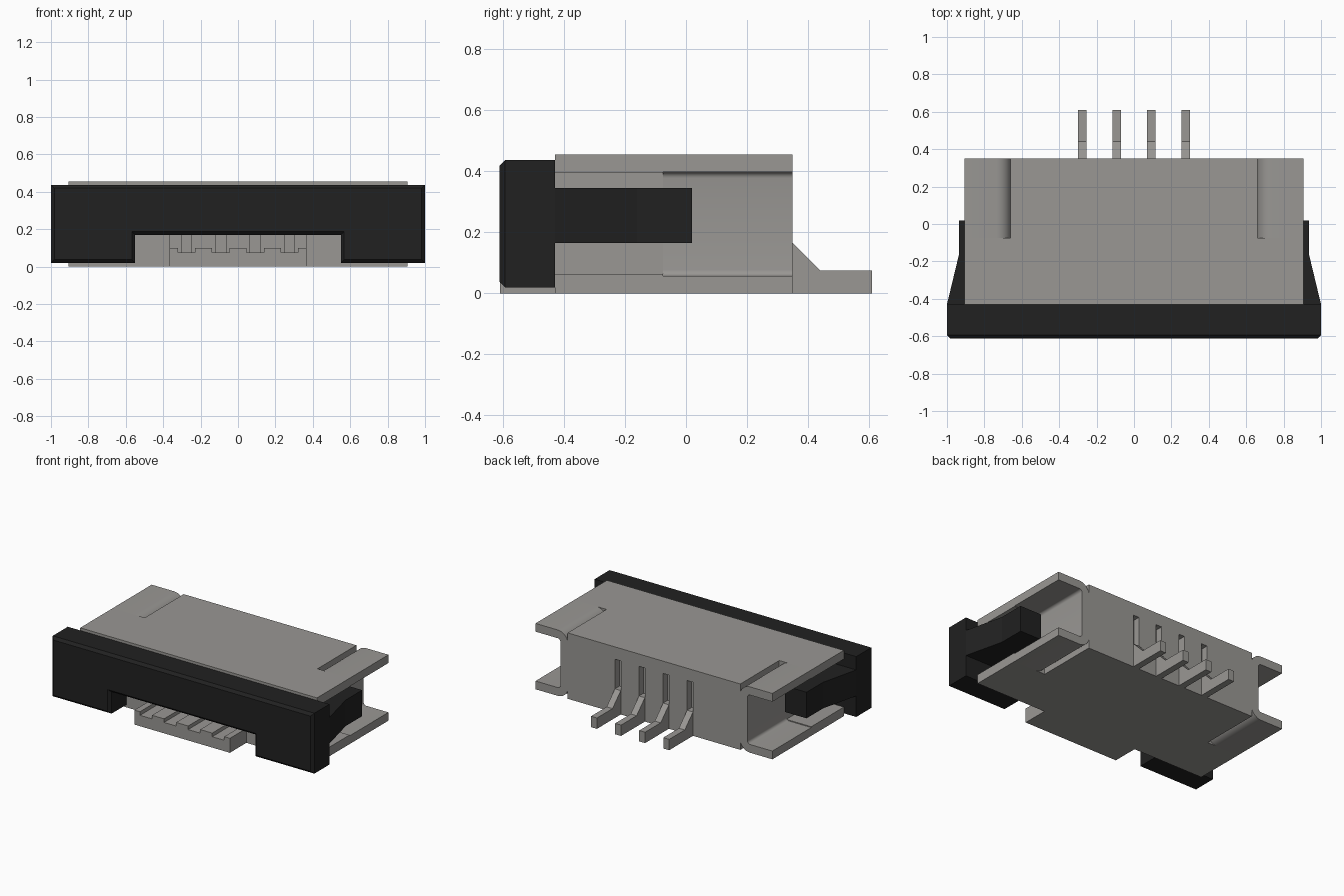
import bpy, bmesh, math

cube = bpy.data.objects.get("Cube")
if cube:
    bpy.data.objects.remove(cube, do_unlink=True)


def material(name, rgb):
    m = bpy.data.materials.new(name)
    m.use_nodes = True
    m.diffuse_color = (*rgb, 1)
    m.node_tree.nodes["Principled BSDF"].inputs["Base Color"].default_value = (*rgb, 1)
    return m


GREY = material("warm grey", (0.32, 0.31, 0.295))
BLACK = material("black plastic", (0.015, 0.015, 0.015))


def prism(name, profile, axis, lo, hi, mat, front_chamfer=0):
    """Extrude a 2D profile along an axis; the other two axes keep their order."""
    place = {"x": lambda a, b, t: (t, a, b),
             "y": lambda a, b, t: (a, t, b),
             "z": lambda a, b, t: (a, b, t)}[axis]
    bm = bmesh.new()
    rings = [[bm.verts.new(place(a, b, t)) for a, b in profile] for t in (lo, hi)]
    n = len(profile)
    bm.faces.new(rings[0])
    bm.faces.new(rings[1][::-1])
    for i in range(n):
        j = (i + 1) % n
        bm.faces.new((rings[0][i], rings[1][i], rings[1][j], rings[0][j]))
    bmesh.ops.recalc_face_normals(bm, faces=bm.faces)
    if front_chamfer:
        edges = [e for e in bm.edges if all(v in rings[0] for v in e.verts)]
        bmesh.ops.bevel(bm, geom=edges, offset=front_chamfer, segments=1, affect='EDGES')
    mesh = bpy.data.meshes.new(name)
    bm.to_mesh(mesh)
    bm.free()
    mesh.materials.append(mat)
    obj = bpy.data.objects.new(name, mesh)
    bpy.context.collection.objects.link(obj)
    return obj


def box(name, x, y, z, mat=GREY):
    return prism(name, [(x[0], y[0]), (x[1], y[0]), (x[1], y[1]), (x[0], y[1])],
                 "z", z[0], z[1], mat)


def arc(cx, cz, r, start, end, steps=8):
    return [(cx + r * math.cos(math.radians(start + (end - start) * i / steps)),
             cz + r * math.sin(math.radians(start + (end - start) * i / steps)))
            for i in range(steps + 1)]


FRONT, BACK, TOP = -0.43, 0.35, 0.455
BODY, WIDE, MOUTH = 0.66, 0.905, 0.365
PINS = [-0.276, -0.092, 0.092, 0.276]
PIN_HALF, GROOVE_HALF = 0.0225, 0.046

# Housing: grooved floor with the tongue that sticks out in front
floor = [(-MOUTH, 0), (-MOUTH, 0.1)]
for p in PINS:
    floor += [(p - GROOVE_HALF, 0.1), (p - GROOVE_HALF, 0.075),
              (p + GROOVE_HALF, 0.075), (p + GROOVE_HALF, 0.1)]
floor += [(MOUTH, 0.1), (MOUTH, 0)]
prism("grooved_floor", floor, "y", -0.61, 0.2, GREY)

# Housing: roof and rear wall with a slot above every pin
box("housing_roof", (-MOUTH, MOUTH), (FRONT, BACK), (0.37, TOP))
box("rear_wall_base", (-MOUTH, MOUTH), (0.2, BACK), (0, 0.1))
edges = [-MOUTH] + [p + s * PIN_HALF for p in PINS for s in (-1, 1)] + [MOUTH]
for i in range(0, len(edges), 2):
    box(f"rear_wall_rib_{i // 2 + 1}", (edges[i], edges[i + 1]), (0.2, BACK), (0.1, 0.37))

# Contacts: solder foot, recessed upright and spring beam
foot = [(0.2, 0.0), (0.61, 0.0), (0.61, 0.075), (0.44, 0.075), (0.35, 0.165), (0.2, 0.165)]
for i, p in enumerate(PINS):
    prism(f"solder_pin_{i + 1}", foot, "x", p - PIN_HALF, p + PIN_HALF, GREY)
    box(f"contact_upright_{i + 1}", (p - PIN_HALF, p + PIN_HALF), (0.18, 0.3), (0.1, 0.37))
    box(f"contact_beam_{i + 1}", (p - 0.03, p + 0.03), (-0.4, 0.2), (0.075, 0.17))

# Bent bracket outline, open towards the side
bracket = ([(WIDE, TOP)] + arc(0.735, TOP - 0.078, 0.078, 90, 180)
           + arc(0.735, 0.078, 0.078, 180, 270) + [(WIDE, 0), (WIDE, 0.057)]
           + arc(0.735, 0.077, 0.02, 270, 180, 5)
           + arc(0.735, TOP - 0.077, 0.02, 180, 90, 5) + [(WIDE, TOP - 0.057)])

# Plan of a slider arm, tapering outwards to the front
arm = [(0.77, FRONT - 0.02), (1.0, FRONT - 0.02), (1.0, FRONT),
       (0.935, -0.16), (0.935, 0.02), (0.77, 0.02)]

for side, s in (("left", 1), ("right", -1)):
    span = lambda a, b: tuple(sorted((s * a, s * b)))
    box(f"{side}_housing_block", span(MOUTH, BODY), (FRONT, BACK), (0, TOP))
    box(f"{side}_side_wall", span(BODY, 0.715), (FRONT, -0.075), (0.05, 0.4))
    box(f"{side}_top_plate", span(BODY, WIDE), (FRONT, -0.075), (0.395, TOP))
    box(f"{side}_bottom_plate", span(BODY, WIDE), (FRONT, -0.075), (0, 0.063))
    clip = prism(f"{side}_bracket", [(s * x, z) for x, z in bracket], "y", -0.075, BACK, GREY)
    bpy.ops.object.select_all(action='DESELECT')
    clip.select_set(True)
    bpy.context.view_layer.objects.active = clip
    bpy.ops.object.shade_smooth_by_angle(angle=math.radians(35))
    prism(f"{side}_slider_arm", [(s * x, y) for x, y in arm], "z", 0.165, 0.345, BLACK)

# Slider: front bar notched over the tongue, chamfered around its face
bar = [(-1, 0.02), (-0.55, 0.02), (-0.55, 0.17), (0.55, 0.17),
       (0.55, 0.02), (1, 0.02), (1, 0.437), (-1, 0.437)]
prism("slider_bar", bar, "y", -0.612, FRONT, BLACK, front_chamfer=0.018)
box("slider_tongue", (-0.35, 0.35), (FRONT - 0.02, 0.0), (0.21, 0.3), BLACK)
